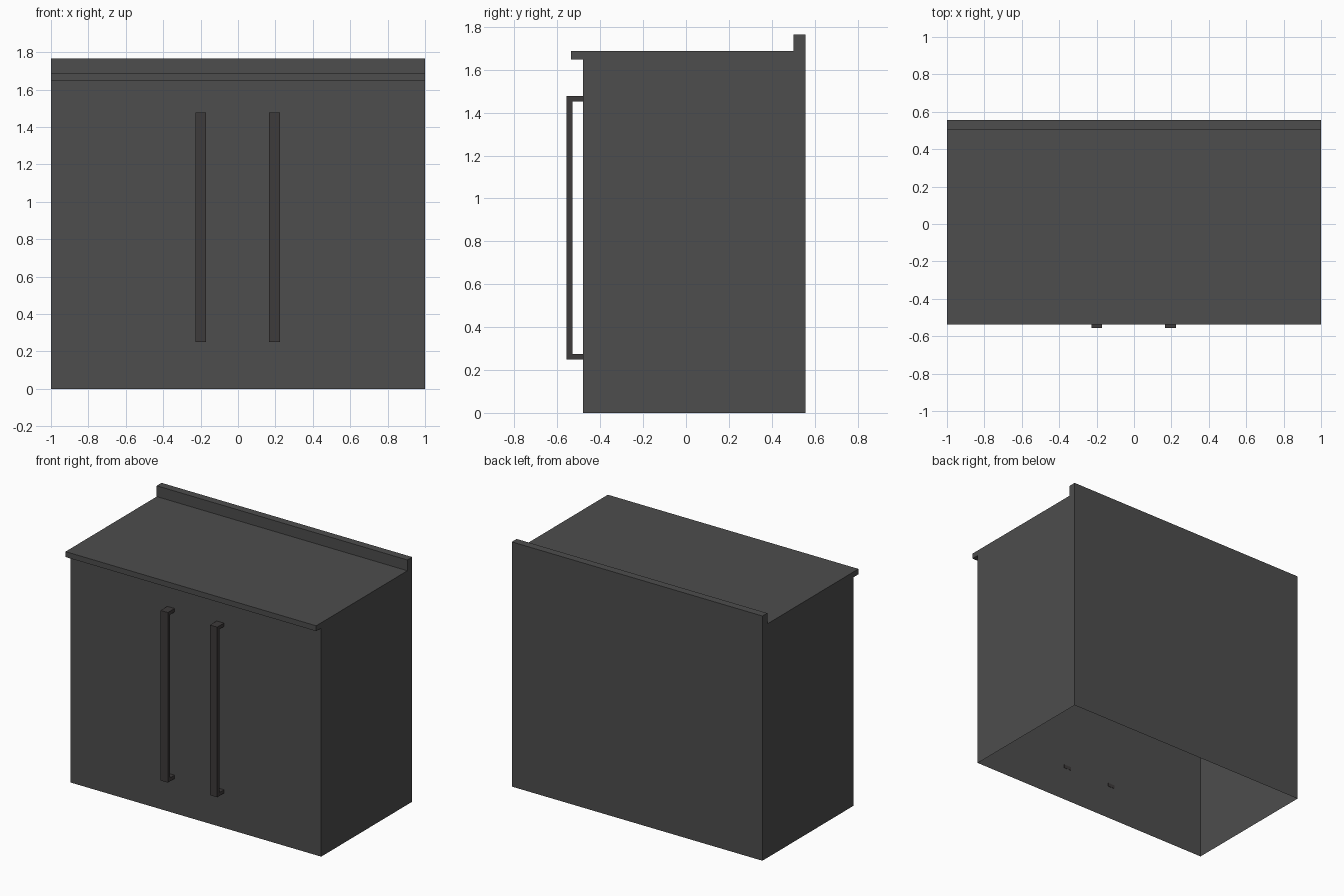
import bpy, bmesh

if "Cube" in bpy.data.objects:
    bpy.data.objects.remove(bpy.data.objects["Cube"])


def material(name, value):
    m = bpy.data.materials.new(name)
    m.diffuse_color = (*value, 1)
    m.use_nodes = True
    m.node_tree.nodes["Principled BSDF"].inputs["Base Color"].default_value = m.diffuse_color
    return m


def extrude_profile(name, yz, x0, x1, mat, skip=()):
    """Extrude a closed y-z profile along x; edges listed in skip stay open."""
    bm = bmesh.new()
    a = [bm.verts.new((x0, y, z)) for y, z in yz]
    b = [bm.verts.new((x1, y, z)) for y, z in yz]
    n = len(yz)
    bm.faces.new(a)
    bm.faces.new(b[::-1])
    for i in range(n):
        if i not in skip:
            j = (i + 1) % n
            bm.faces.new((a[j], a[i], b[i], b[j]))
    bmesh.ops.recalc_face_normals(bm, faces=bm.faces[:])
    # the profile caps are concave, so split them cleanly
    bmesh.ops.triangulate(bm, faces=[f for f in bm.faces if len(f.verts) > 4])
    me = bpy.data.meshes.new(name)
    bm.to_mesh(me)
    bm.free()
    me.materials.append(mat)
    ob = bpy.data.objects.new(name, me)
    bpy.context.collection.objects.link(ob)
    return ob


body_mat = material("dark_grey", (0.075, 0.075, 0.075))
handle_mat = material("darker_grey", (0.048, 0.043, 0.043))

# Cabinet shell with counter lip and rear upstand, open underneath
FRONT, BACK = -0.48, 0.557
extrude_profile("cabinet_body", [
    (BACK, 0), (BACK, 1.765), (0.502, 1.765), (0.502, 1.687),
    (-0.537, 1.687), (-0.537, 1.648), (FRONT, 1.648), (FRONT, 0),
], -1, 1, body_mat, skip=(7,))

# Two C-shaped bar handles whose ends just reach through the front panel
END = FRONT + 0.002
c_profile = [
    (END, 0.25), (-0.557, 0.25), (-0.557, 1.477), (END, 1.477),
    (END, 1.452), (-0.53, 1.452), (-0.53, 0.275), (END, 0.275),
]
for side, cx in (("left", -0.199), ("right", 0.195)):
    extrude_profile(f"{side}_handle", c_profile, cx - 0.029, cx + 0.029, handle_mat)
